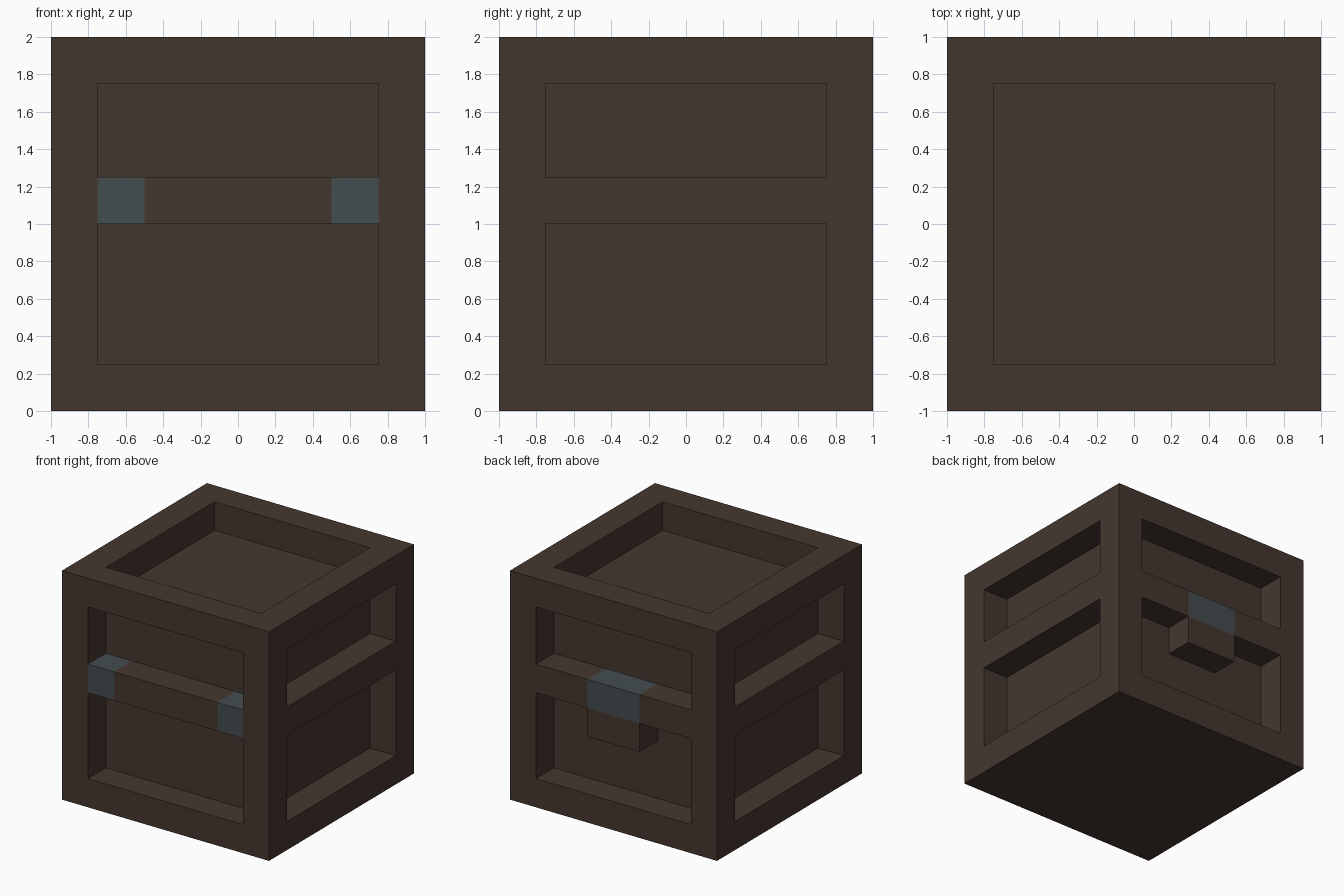
import bpy, bmesh
from mathutils import Vector

cube = bpy.data.objects.get("Cube")
if cube:
    bpy.data.objects.remove(cube, do_unlink=True)


def srgb(r, g, b):
    def lin(c):
        c /= 255
        return c / 12.92 if c <= 0.04045 else ((c + 0.055) / 1.055) ** 2.4
    return (lin(r), lin(g), lin(b), 1.0)


def material(name, colour):
    m = bpy.data.materials.new(name)
    m.use_nodes = True
    m.diffuse_color = colour
    bsdf = m.node_tree.nodes["Principled BSDF"]
    bsdf.inputs["Base Color"].default_value = colour
    bsdf.inputs["Roughness"].default_value = 0.9
    return m


wood = material("dark_wood", srgb(69, 55, 47))
metal = material("grey_teal_metal", srgb(68, 77, 78))

T = 0.25                  # frame thickness and panel depth
INNER = 1 - T             # half width of the panels
RAIL = (1.0, 1.25)        # bottom and top of the middle rail


def box(lo, hi):
    bm = bmesh.new()
    bmesh.ops.create_cube(bm, size=1)
    lo, hi = Vector(lo), Vector(hi)
    for v in bm.verts:
        v.co = (lo + hi) / 2 + v.co * (hi - lo)
    return bm


def finish(bm, name, mats):
    mesh = bpy.data.meshes.new(name)
    bm.to_mesh(mesh)
    bm.free()
    for m in mats:
        mesh.materials.append(m)
    ob = bpy.data.objects.new(name, mesh)
    bpy.context.collection.objects.link(ob)
    return ob


def cut(bm, axis, pos, faces=None):
    faces = list(bm.faces) if faces is None else faces
    geom = set(faces)
    for f in faces:
        geom.update(f.edges)
        geom.update(f.verts)
    co, no = Vector((0, 0, 0)), Vector((0, 0, 0))
    co[axis], no[axis] = pos, 1
    bmesh.ops.bisect_plane(bm, geom=list(geom), dist=1e-5, plane_co=co, plane_no=no)


# Chest body: a cube divided along the frame lines
bm = box((-1, -1, 0), (1, 1, 2))
for axis in (0, 1):
    for p in (-INNER, INNER):
        cut(bm, axis, p)
for z in (T, *RAIL, 2 - T):
    cut(bm, 2, z)
bm.normal_update()


def is_panel(f):
    c = f.calc_center_median()
    if f.normal.z > 0.5:                                 # lid
        return abs(c.x) < INNER and abs(c.y) < INNER
    if f.normal.z < -0.5:                                # flat base
        return False
    across = c.y if abs(f.normal.x) > 0.5 else c.x
    in_rail = RAIL[0] < c.z < RAIL[1]
    return abs(across) < INNER and T < c.z < 2 - T and not in_rail


# Sink the lid panel and the two panels on each side
panels = [f for f in bm.faces if is_panel(f)]
for f in bmesh.ops.extrude_discrete_faces(bm, faces=panels)["faces"]:
    bmesh.ops.translate(bm, verts=f.verts, vec=f.normal * -T)
bmesh.ops.recalc_face_normals(bm, faces=bm.faces)


# Divide the front and back rails where the metal fittings sit
def rail_faces(side):
    found = []
    for f in bm.faces:
        c = f.calc_center_median()
        if (c.y * side > INNER + 0.01 and abs(c.x) < INNER - 0.01
                and RAIL[0] - 0.01 < c.z < RAIL[1] + 0.01):
            found.append(f)
    return found


for side, offset in ((-1, 0.5), (1, 0.25)):
    for p in (-offset, offset):
        cut(bm, 0, p, rail_faces(side))

# Metal hinges at the ends of the front rail, metal clasp mid back
for f in rail_faces(-1):
    f.material_index = int(abs(f.calc_center_median().x) > 0.5)
for f in rail_faces(1):
    f.material_index = int(abs(f.calc_center_median().x) < 0.25)
finish(bm, "chest_body", (wood, metal))

# Wooden latch block hanging under the clasp, open where it meets the body
bm = box((-0.25, INNER, RAIL[0] - T), (0.25, 1, RAIL[0]))
bm.normal_update()
hidden = [f for f in bm.faces if f.normal.z > 0.5 or f.normal.y < -0.5]
bmesh.ops.delete(bm, geom=hidden, context="FACES")
finish(bm, "latch_block", (wood,))
